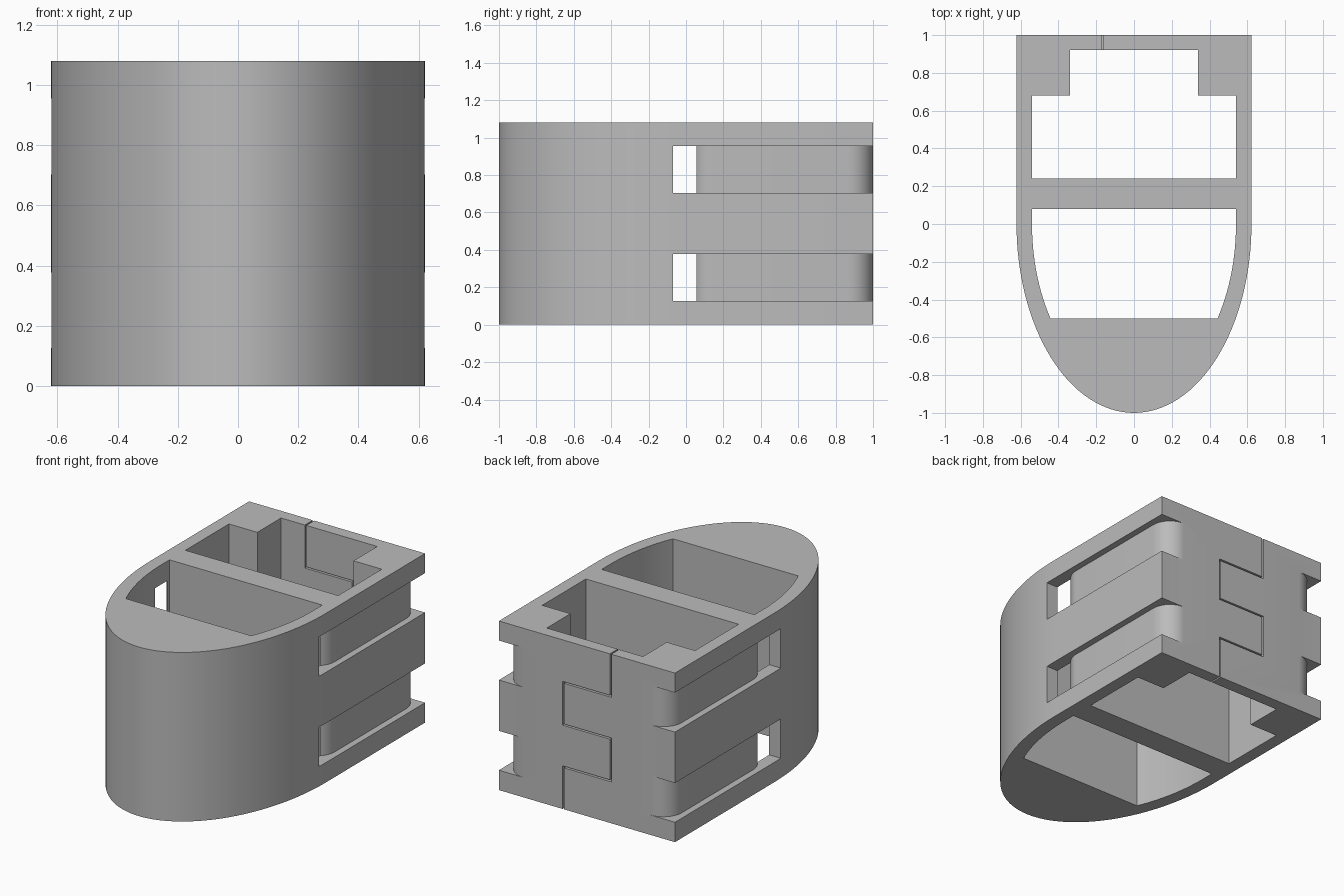
import bpy, bmesh, math
from mathutils import Vector

if "Cube" in bpy.data.objects:
    bpy.data.objects.remove(bpy.data.objects["Cube"])

H = 1.08          # overall height
W = 0.622         # half width
grey = bpy.data.materials.new("plain_grey")
grey.diffuse_color = (0.5, 0.5, 0.5, 1)
grey.use_nodes = True
grey.node_tree.nodes["Principled BSDF"].inputs["Base Color"].default_value = grey.diffuse_color


def prism(name, points, lo, hi, axis="z"):
    """Extrude a closed outline along z (xy outline) or along y (xz outline)."""
    bm = bmesh.new()
    if axis == "z":
        verts = [bm.verts.new((a, b, lo)) for a, b in points]
        step = Vector((0, 0, hi - lo))
    else:
        verts = [bm.verts.new((a, lo, b)) for a, b in points]
        step = Vector((0, hi - lo, 0))
    face = bm.faces.new(verts)
    out = bmesh.ops.extrude_face_region(bm, geom=[face])
    bmesh.ops.translate(bm, vec=step,
                        verts=[g for g in out["geom"] if isinstance(g, bmesh.types.BMVert)])
    bmesh.ops.recalc_face_normals(bm, faces=bm.faces)
    mesh = bpy.data.meshes.new(name)
    bm.to_mesh(mesh)
    bm.free()
    mesh.materials.append(grey)
    ob = bpy.data.objects.new(name, mesh)
    bpy.context.collection.objects.link(ob)
    return ob


def arc(cx, cy, rx, ry, a0, a1, n):
    angles = [math.radians(a0 + (a1 - a0) * i / n) for i in range(n + 1)]
    return [(cx + rx * math.cos(a), cy + ry * math.sin(a)) for a in angles]


def cut(body, cutter):
    mod = body.modifiers.new("cut", "BOOLEAN")
    mod.operation = "DIFFERENCE"
    mod.solver = "EXACT"
    mod.object = cutter
    bpy.context.view_layer.objects.active = body
    bpy.ops.object.modifier_apply(modifier=mod.name)
    bpy.data.objects.remove(cutter)


# Body: square back, half-elliptical nose
body = prism("housing", [(W, 1), (-W, 1)] + arc(0, 0, W, 1, 180, 360, 64), 0, H)

# Rear pocket with a narrower step at the back
half = [(0.54, 0.24), (0.54, 0.68), (0.34, 0.68), (0.34, 0.92)]
cut(body, prism("rear_pocket", half + [(-x, y) for x, y in reversed(half)], -0.1, H + 0.1))

# Front pocket with curved sides
b = 0.87
end = -math.degrees(math.asin(0.5 / b))
half = [(0.54, 0.08)] + arc(0, 0, 0.54, b, 0, end, 14)
cut(body, prism("front_pocket", half + [(-x, y) for x, y in reversed(half)], -0.1, H + 0.1))

# Strap grooves: slot through the wall, shallow floor, rounded back corner
groove = [(0.75, -0.07), (0.75, 1.1), (0.45, 1.1)]
groove += arc(0.45, 0.87, 0.13, 0.13, 90, 0, 14)
groove += arc(0.45, 0.149, 0.13, 0.13, 0, -46.3, 8)
groove += [(0.50, 0.055), (0.50, -0.07)]
for lo, hi in ((0.127, 0.378), (0.703, 0.955)):
    for side in (1, -1):
        cut(body, prism("groove", [(side * x, y) for x, y in groove], lo, hi))

# Zigzag seam through the back wall
path = [Vector(p) for p in ((-0.167, 1.2), (-0.167, 0.81), (0.167, 0.81), (0.167, 0.54),
                            (-0.167, 0.54), (-0.167, 0.27), (0.167, 0.27), (0.167, -0.1))]
normals = []
for p, q in zip(path, path[1:]):
    d = (q - p).normalized()
    normals.append(Vector((-d.y, d.x)))
offsets = [normals[0]] + [m + n for m, n in zip(normals, normals[1:])] + [normals[-1]]
gap = 0.005
outline = [p + gap * o for p, o in zip(path, offsets)]
outline += [p - gap * o for p, o in reversed(list(zip(path, offsets)))]
cut(body, prism("seam", [tuple(p) for p in outline], 0.85, 1.1, "y"))

# Smooth the curved walls, keep the corners sharp
bpy.ops.object.select_all(action="DESELECT")
body.select_set(True)
bpy.context.view_layer.objects.active = body
bpy.ops.object.shade_smooth_by_angle(angle=math.radians(25))
